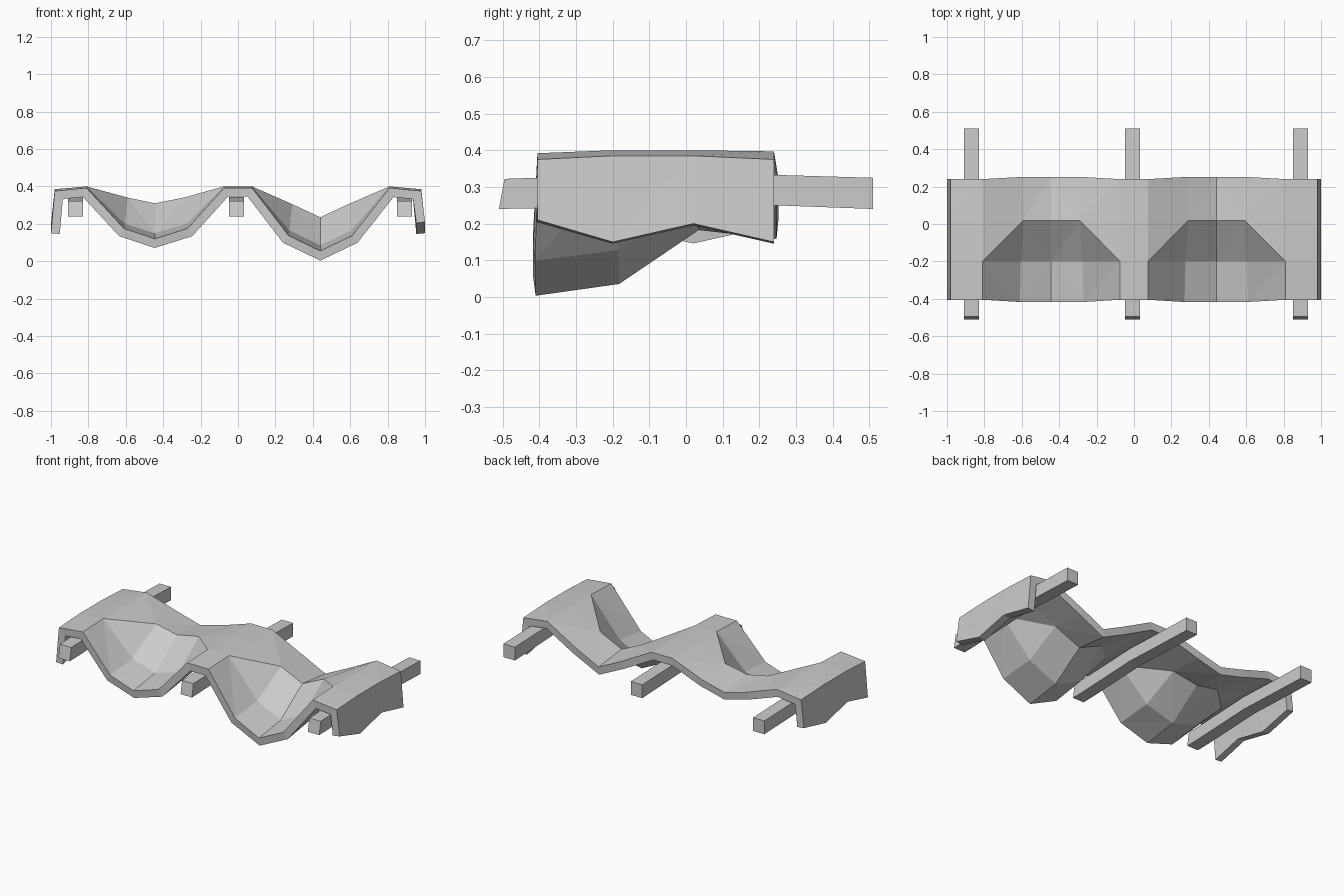
import bpy, bmesh

if "Cube" in bpy.data.objects:
    bpy.data.objects.remove(bpy.data.objects["Cube"])

def make(name, bm):
    bmesh.ops.recalc_face_normals(bm, faces=bm.faces)
    me = bpy.data.meshes.new(name)
    bm.to_mesh(me)
    bm.free()
    ob = bpy.data.objects.new(name, me)
    bpy.context.collection.objects.link(ob)
    return ob

ROWS = [-0.405, -0.2, 0.02, 0.24]

def row_profile(j):
    """Cross-section of the outer surface of the cloth at row j."""
    flap_l = [0.15, 0.20, 0.15, 0.20][j]
    flap_r = [0.21, 0.15, 0.20, 0.15][j]
    end = [0.375, 0.385, 0.385, 0.375][j]
    top = [0.392, 0.40, 0.40, 0.397][j]
    mid_l, deep_l = [(0.175, 0.12), (0.20, 0.15), (0.34, 0.31), (0.325, 0.285)][j]
    mid_r, deep_r = [(0.137, 0.055), (0.165, 0.085), (0.305, 0.235), (0.285, 0.21)][j]
    w = [0.17, 0.165, 0.15, 0.155][j]
    return [(-1.0, flap_l), (-0.98, end), (-0.81, top),
            (-0.44 - w, mid_l), (-0.445, deep_l), (-0.44 + w, mid_l),
            (-0.075, top), (0.075, top),
            (0.44 - w, mid_r), (0.44, deep_r), (0.44 + w, mid_r),
            (0.81, top), (0.98, end), (1.0, flap_r)]

# Draped cloth: triangulated grid hanging in two valleys with end flaps
bm = bmesh.new()
grid = []
for j, y in enumerate(ROWS):
    bulge = {0: -0.012, 3: 0.012}.get(j, 0)
    grid.append([bm.verts.new((x, y + (bulge if i in (3, 4, 5, 8, 9, 10) else 0), z))
                 for i, (x, z) in enumerate(row_profile(j))])
stars = {0, 2, 4, 6, 7, 9, 11, 13}     # columns whose odd rows fan out
for j in range(3):
    for i in range(13):
        a, b = grid[j][i], grid[j][i + 1]
        c, d = grid[j + 1][i + 1], grid[j + 1][i]
        if (i in stars) == (j % 2 == 1):
            bm.faces.new((a, b, c)); bm.faces.new((a, c, d))
        else:
            bm.faces.new((a, b, d)); bm.faces.new((b, c, d))
cloth = make("cloth_canopy", bm)
if sum(p.normal.z for p in cloth.data.polygons) < 0:
    cloth.data.flip_normals()
s = cloth.modifiers.new("thickness", 'SOLIDIFY')
s.thickness = 0.047
s.offset = -1
s.use_even_offset = True

# Three slightly bowed support beams
def beam(name, cx):
    bm = bmesh.new()
    rings = []
    for y, z0, z1, slant in [(-0.51, 0.24, 0.322, 0.015), (-0.41, 0.242, 0.325, 0),
                             (0.0, 0.26, 0.343, 0), (0.24, 0.25, 0.333, 0),
                             (0.51, 0.24, 0.325, 0)]:
        rings.append([bm.verts.new((cx + dx, y + (slant if z == z1 else 0), z))
                      for dx, z in [(-0.04, z0), (0.04, z0), (0.04, z1), (-0.04, z1)]])
    for r, q in zip(rings, rings[1:]):
        for k in range(4):
            bm.faces.new((r[k], r[(k + 1) % 4], q[(k + 1) % 4], q[k]))
    bm.faces.new(rings[0])
    bm.faces.new(rings[-1])
    return make(name, bm)

for name, x in [("left_beam", -0.87), ("middle_beam", -0.008), ("right_beam", 0.89)]:
    beam(name, x)
